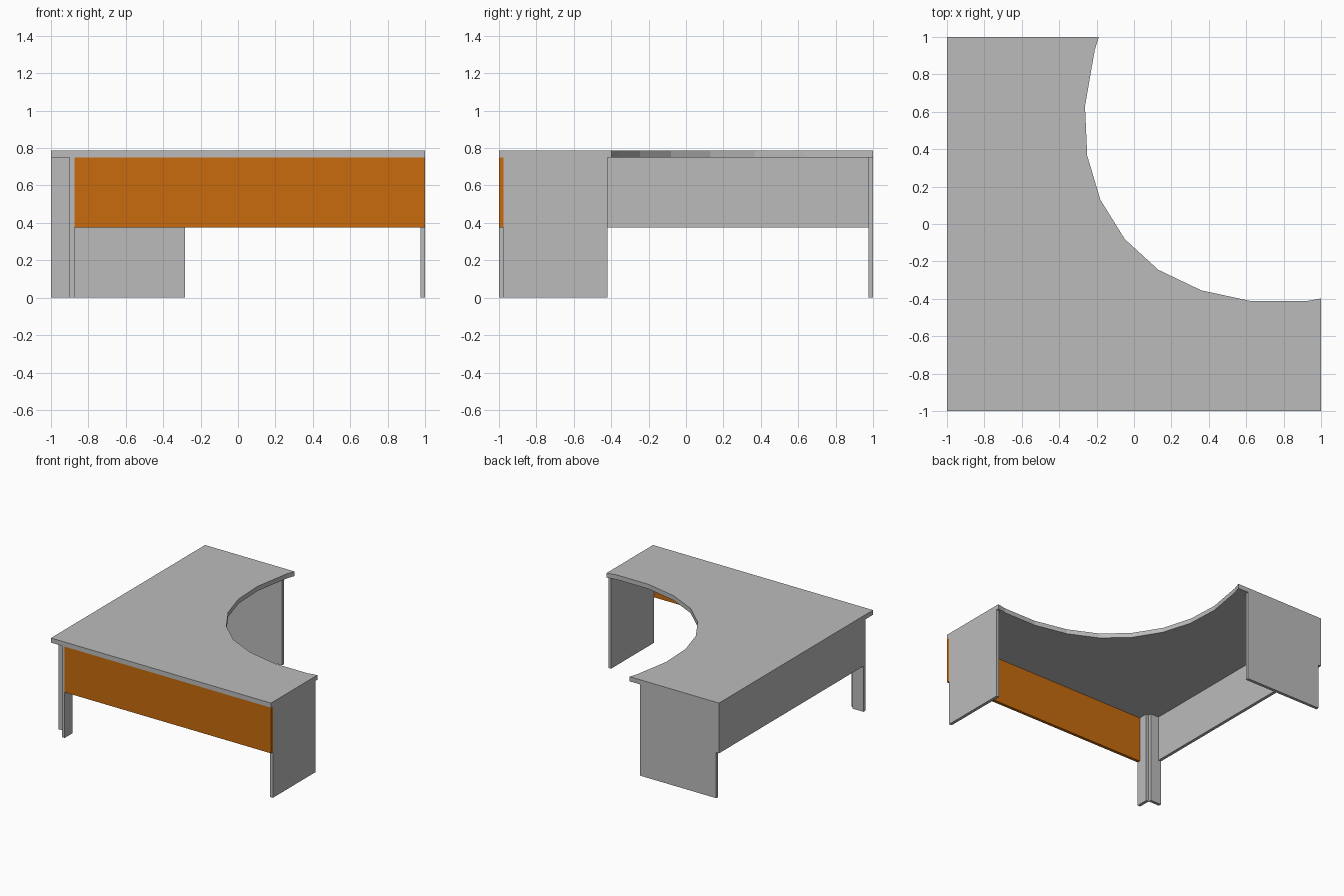
import bpy
import bmesh

if "Cube" in bpy.data.objects:
    bpy.data.objects.remove(bpy.data.objects["Cube"])


def material(name, rgb):
    m = bpy.data.materials.new(name)
    m.diffuse_color = (*rgb, 1)
    m.use_nodes = True
    m.node_tree.nodes["Principled BSDF"].inputs["Base Color"].default_value = m.diffuse_color
    return m


grey = material("grey laminate", (0.5, 0.5, 0.5))
orange = material("orange panel", (0.57, 0.147, 0.004))


def prism(name, outline, z0, z1, mat):
    """Extrude a flat outline from z0 up to z1."""
    bm = bmesh.new()
    face = bm.faces.new([bm.verts.new((x, y, z0)) for x, y in outline])
    ext = bmesh.ops.extrude_face_region(bm, geom=[face])
    for v in ext["geom"]:
        if isinstance(v, bmesh.types.BMVert):
            v.co.z = z1
    bmesh.ops.recalc_face_normals(bm, faces=bm.faces)
    mesh = bpy.data.meshes.new(name)
    bm.to_mesh(mesh)
    bm.free()
    mesh.materials.append(mat)
    ob = bpy.data.objects.new(name, mesh)
    bpy.context.collection.objects.link(ob)
    return ob


def board(name, x, y, z, mat=grey):
    outline = [(x[0], y[0]), (x[1], y[0]), (x[1], y[1]), (x[0], y[1])]
    return prism(name, outline, z[0], z[1], mat)


T = 0.025          # board thickness
TOP = 0.75         # underside of the desktop
MID = 0.375        # lower edge of the modesty panels

# Corner desktop with the curved cut-out
curve = [(1, -0.398), (0.92, -0.413), (0.63, -0.413), (0.36, -0.355),
         (0.13, -0.245), (-0.05, -0.08), (-0.18, 0.13), (-0.25, 0.365),
         (-0.262, 0.63), (-0.21, 0.93), (-0.188, 1)]
prism("desktop", [(-1, 1), (-1, -1), (1, -1)] + curve, TOP, 0.788, grey)

# Modesty panels along the two outer edges
board("front_panel", (-0.875, 1), (-1, -1 + T), (MID, TOP), orange)
board("left_panel", (-1, -1 + T), (-0.875, 1), (MID, TOP))

# Full-height end legs
board("right_leg", (1 - T, 1), (-1 + T, -0.42), (0, TOP))
board("back_leg", (-1 + T, -0.283), (1 - T, 1), (0, TOP))
# Lower part of the end legs' outer corner is open under the panels

# Two narrow boards forming the corner leg
board("corner_leg_x", (-1, -0.9), (-0.9, -0.9 + T), (0, TOP))
board("corner_leg_y", (-0.9, -0.9 + T), (-1, -0.9), (0, TOP))
